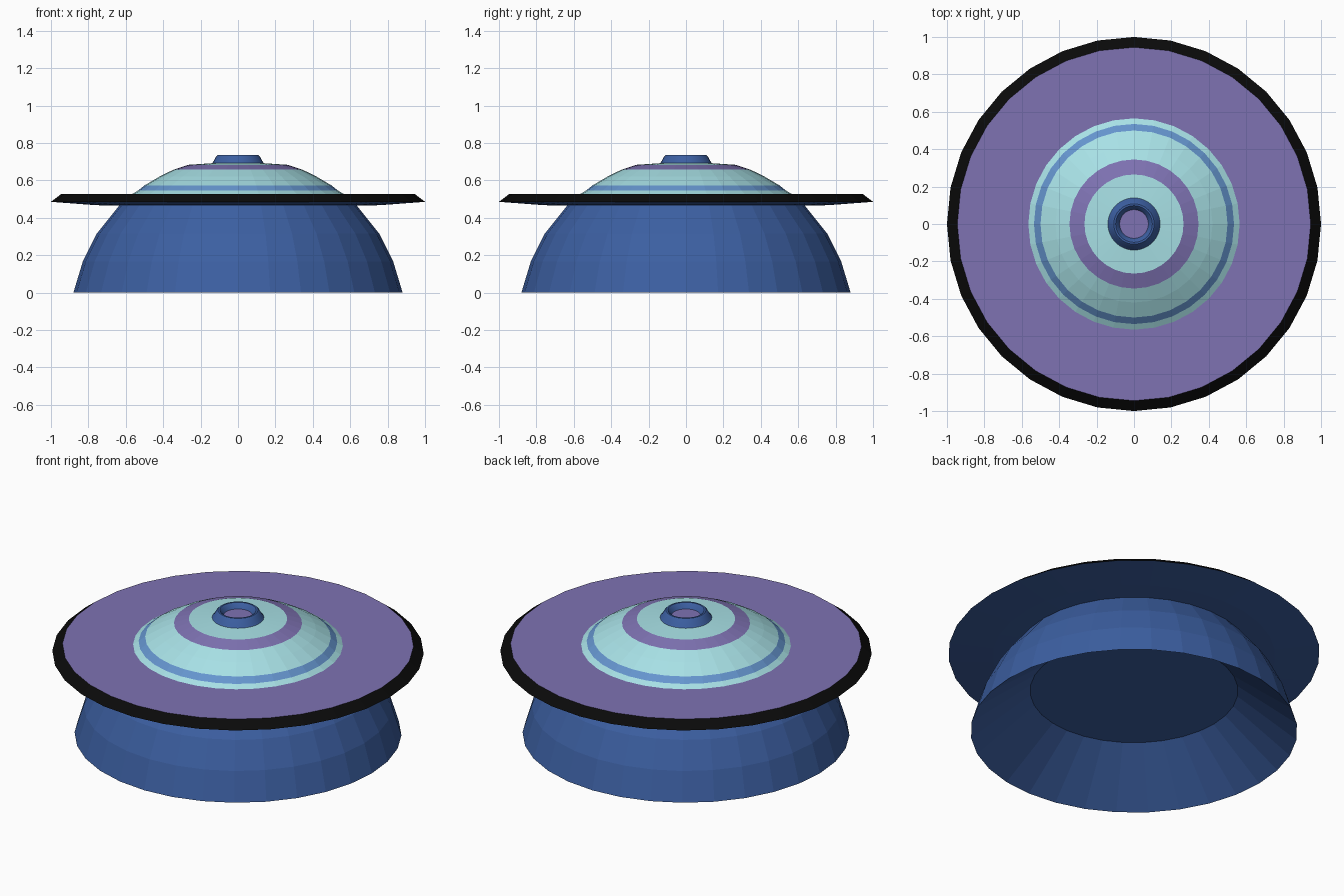
import bpy, bmesh
from math import sin, cos, pi

if "Cube" in bpy.data.objects:
    bpy.data.objects.remove(bpy.data.objects["Cube"])

SIDES = 32

def material(name, rgb):
    m = bpy.data.materials.new(name)
    m.diffuse_color = (*rgb, 1)
    m.use_nodes = True
    m.node_tree.nodes["Principled BSDF"].inputs["Base Color"].default_value = m.diffuse_color
    return m

BLUE = material("blue", (0.045, 0.115, 0.36))
STRIPE = material("stripe_blue", (0.13, 0.30, 0.62))
CYAN = material("cyan", (0.39, 0.75, 0.79))
PURPLE = material("purple", (0.21, 0.17, 0.45))
BLACK = material("black", (0.003, 0.003, 0.003))

def lathe(name, profile, bands, smooth=False):
    """Spin (radius, z) points about z; bands gives one material per segment."""
    bm = bmesh.new()
    rings = []
    for r, z in profile:
        if r == 0:
            rings.append([bm.verts.new((0, 0, z))] * SIDES)
        else:
            rings.append([bm.verts.new((r * cos(2 * pi * i / SIDES), r * sin(2 * pi * i / SIDES), z))
                          for i in range(SIDES)])
    mats = list(dict.fromkeys(bands))
    for a, b, mat in zip(rings, rings[1:], bands):
        for i in range(SIDES):
            j = (i + 1) % SIDES
            corners = list(dict.fromkeys((a[i], a[j], b[j], b[i])))
            face = bm.faces.new(corners)
            face.material_index = mats.index(mat)
    mesh = bpy.data.meshes.new(name)
    bm.to_mesh(mesh)
    bm.free()
    for m in mats:
        mesh.materials.append(m)
    obj = bpy.data.objects.new(name, mesh)
    bpy.context.collection.objects.link(obj)
    if smooth:
        bpy.context.view_layer.objects.active = obj
        obj.select_set(True)
        bpy.ops.object.shade_smooth_by_angle(angle=0.7)
        obj.select_set(False)
    return obj

# Lower bowl: hollow cone inside with a flat ceiling, faceted curve outside
lathe("lower_bowl",
      [(0, 0.25), (0.56, 0.25), (0.88, 0), (0.83, 0.165), (0.755, 0.315), (0.635, 0.465)],
      [BLUE] * 5)

# Wide flat brim with a black bevelled edge
lathe("brim",
      [(0.635, 0.465), (0.76, 0.467), (1.0, 0.485), (0.945, 0.527), (0.565, 0.527)],
      [BLUE, BLUE, BLACK, PURPLE])

# Upper dome with coloured stripes
lathe("upper_dome",
      [(0.565, 0.527), (0.535, 0.545), (0.50, 0.573), (0.42, 0.62), (0.345, 0.657),
       (0.265, 0.683), (0.13, 0.692)],
      [CYAN, STRIPE, CYAN, CYAN, PURPLE, CYAN])

# Top knob: flared ring around a recessed purple button
lathe("top_knob",
      [(0.14, 0.691), (0.132, 0.70), (0.117, 0.727), (0.108, 0.735), (0.098, 0.735),
       (0.09, 0.727), (0.077, 0.705), (0, 0.705)],
      [BLUE] * 6 + [PURPLE], smooth=True)
